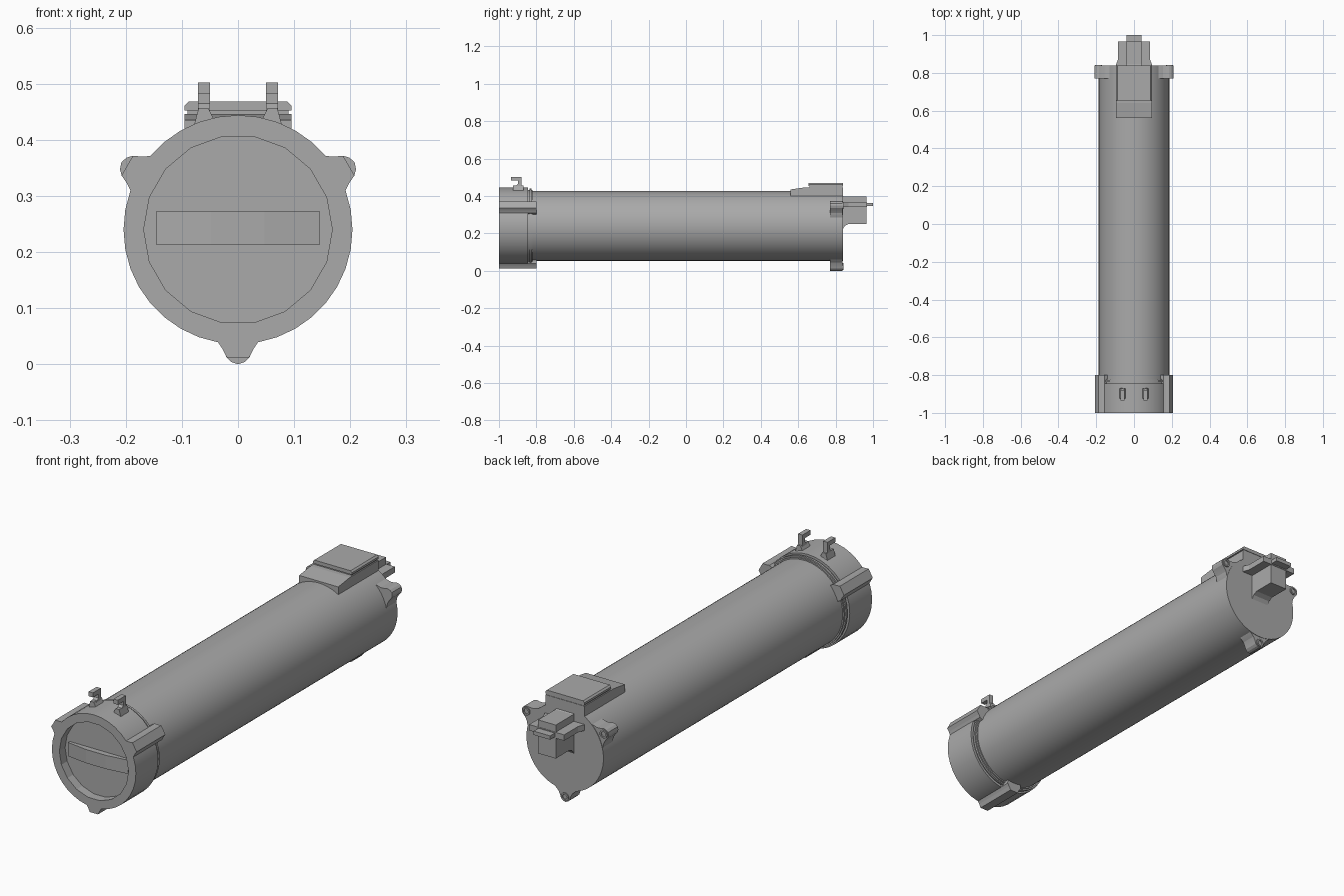
import bpy, bmesh
from math import sin, cos, pi, radians

if "Cube" in bpy.data.objects:
    bpy.data.objects.remove(bpy.data.objects["Cube"])

grey = bpy.data.materials.new("mid grey")
grey.use_nodes = True
grey.diffuse_color = (0.4, 0.4, 0.4, 1)
grey.node_tree.nodes["Principled BSDF"].inputs["Base Color"].default_value = (0.4, 0.4, 0.4, 1)

AXIS_Z = 0.24  # height of the tube's centre line


def finish(name, bm, smooth=False):
    bmesh.ops.recalc_face_normals(bm, faces=bm.faces)
    mesh = bpy.data.meshes.new(name)
    bm.to_mesh(mesh)
    bm.free()
    mesh.materials.append(grey)
    ob = bpy.data.objects.new(name, mesh)
    bpy.context.collection.objects.link(ob)
    if smooth:
        bpy.ops.object.select_all(action='DESELECT')
        ob.select_set(True)
        bpy.context.view_layer.objects.active = ob
        bpy.ops.object.shade_smooth_by_angle(angle=radians(17))
    return ob


def lathe(name, rings, n, centre=(0, AXIS_Z)):
    """Rings of (y, radius, faceted) around the y axis; faceted halves the sides."""
    bm = bmesh.new()
    loops = []
    for y, r, faceted in rings:
        loop = []
        for k in range(n):
            rr = r * cos(2 * pi / n) if faceted and k % 2 else r
            a = 2 * pi * k / n
            loop.append(bm.verts.new((centre[0] + rr * cos(a), y, centre[1] + rr * sin(a))))
        loops.append(loop)
    for a, b in zip(loops, loops[1:]):
        for k in range(n):
            j = (k + 1) % n
            bm.faces.new((a[k], a[j], b[j], b[k]))
    bm.faces.new(loops[0])
    bm.faces.new(loops[-1])
    return finish(name, bm, True)


def prism(name, outline, axis, start, end, smooth=False):
    """Extrude a 2D outline along one axis."""
    place = {'x': lambda p, d: (d, p[0], p[1]),
             'y': lambda p, d: (p[0], d, p[1]),
             'z': lambda p, d: (p[0], p[1], d)}[axis]
    bm = bmesh.new()
    a = [bm.verts.new(place(p, start)) for p in outline]
    b = [bm.verts.new(place(p, end)) for p in outline]
    bm.faces.new(a)
    bm.faces.new(b)
    for i in range(len(a)):
        j = (i + 1) % len(a)
        bm.faces.new((a[i], a[j], b[j], b[i]))
    return finish(name, bm, smooth)


def radial(half, angle):
    """Mirror a half outline of (out, across) and turn it about the tube axis."""
    full = half + [(u, -t) for u, t in reversed(half) if t]
    c, s = cos(angle), sin(angle)
    return [(u * c - t * s, AXIS_Z + u * s + t * c) for u, t in full]


# Long body tube
lathe("body_tube", [(-0.9, 0.187, 0), (0.84, 0.187, 0)], 72)

# Front collar with faceted recess, and the stepped neck behind it
lathe("front_collar", [(-0.845, 0.17, 0), (-0.845, 0.204, 0), (-1, 0.204, 0),
                       (-1, 0.168, 1), (-0.96, 0.168, 1)], 36)
lathe("neck_groove", [(-0.86, 0.193, 0), (-0.82, 0.193, 0)], 36)
lathe("neck_ring", [(-0.837, 0.199, 0), (-0.827, 0.199, 0)], 36)

# Grip bar across the recess
prism("grip_bar", [(-0.145, -0.95), (-0.145, -0.972), (-0.048, -0.985), (0.047, -0.985),
                   (0.145, -0.972), (0.145, -0.95)], 'z', 0.213, 0.273)

# Three lugs at each end, with screw sockets at the rear
for side, deg in (("left", 30), ("right", 150), ("bottom", 270)):
    a = radians(deg)
    prism("front_lug_" + side,
          radial([(0.17, -0.035), (0.2, -0.036), (0.212, -0.028), (0.228, -0.02)], a),
          'y', -1, -0.8)
    prism("rear_lug_" + side,
          radial([(0.16, -0.065), (0.184, -0.048), (0.197, -0.034), (0.212, -0.026),
                  (0.227, -0.021), (0.236, -0.012), (0.24, 0)], a),
          'y', 0.77, 0.838, True)
    lathe("screw_socket_" + side, [(0.83, 0.018, 0), (0.843, 0.018, 0), (0.843, 0.011, 0),
                                   (0.838, 0.011, 0)], 16,
          (0.217 * cos(a), AXIS_Z + 0.217 * sin(a)))

# Pair of hooks on the collar
for side, s in (("left", 1), ("right", -1)):
    prism("hook_" + side, [(-0.935, 0.502), (-0.88, 0.502), (-0.88, 0.46), (-0.868, 0.43),
                           (-0.925, 0.43), (-0.91, 0.455), (-0.897, 0.465),
                           (-0.897, 0.482), (-0.935, 0.482)], 'x', s * 0.05, s * 0.071)
    prism("hook_foot_" + side, [(0.04 * s, 0.43), (0.08 * s, 0.42), (0.07 * s, 0.457),
                                (0.053 * s, 0.457)], 'y', -0.925, -0.87)

# Stepped mounting block on top at the rear
prism("block_base", [(0.56, 0.38), (0.56, 0.435), (0.64, 0.446), (0.84, 0.446), (0.84, 0.38)],
      'x', -0.095, 0.095)
prism("block_waist", [(-0.09, 0.44), (-0.09, 0.453), (0.09, 0.453), (0.09, 0.44)],
      'y', 0.66, 0.838)
prism("block_top", [(-0.095, 0.452), (-0.095, 0.461), (-0.088, 0.468), (0.088, 0.468),
                    (0.095, 0.461), (0.095, 0.452)], 'y', 0.655, 0.84)

# Rear connector: flared core, side wings and a tongue
prism("connector_core", [(0.83, 0.405), (0.845, 0.397), (0.965, 0.397), (0.965, 0.25),
                         (0.87, 0.25), (0.85, 0.24), (0.84, 0.225), (0.83, 0.225)],
      'x', -0.043, 0.043)
prism("connector_wings", [(-0.095, 0.83), (-0.095, 0.845), (-0.085, 0.87), (-0.085, 0.967),
                          (0.085, 0.967), (0.085, 0.87), (0.095, 0.845), (0.095, 0.83)],
      'z', 0.34, 0.366)
prism("connector_tongue", [(-0.04, 0.9), (-0.04, 1), (0.04, 1), (0.04, 0.9)],
      'z', 0.345, 0.362)
